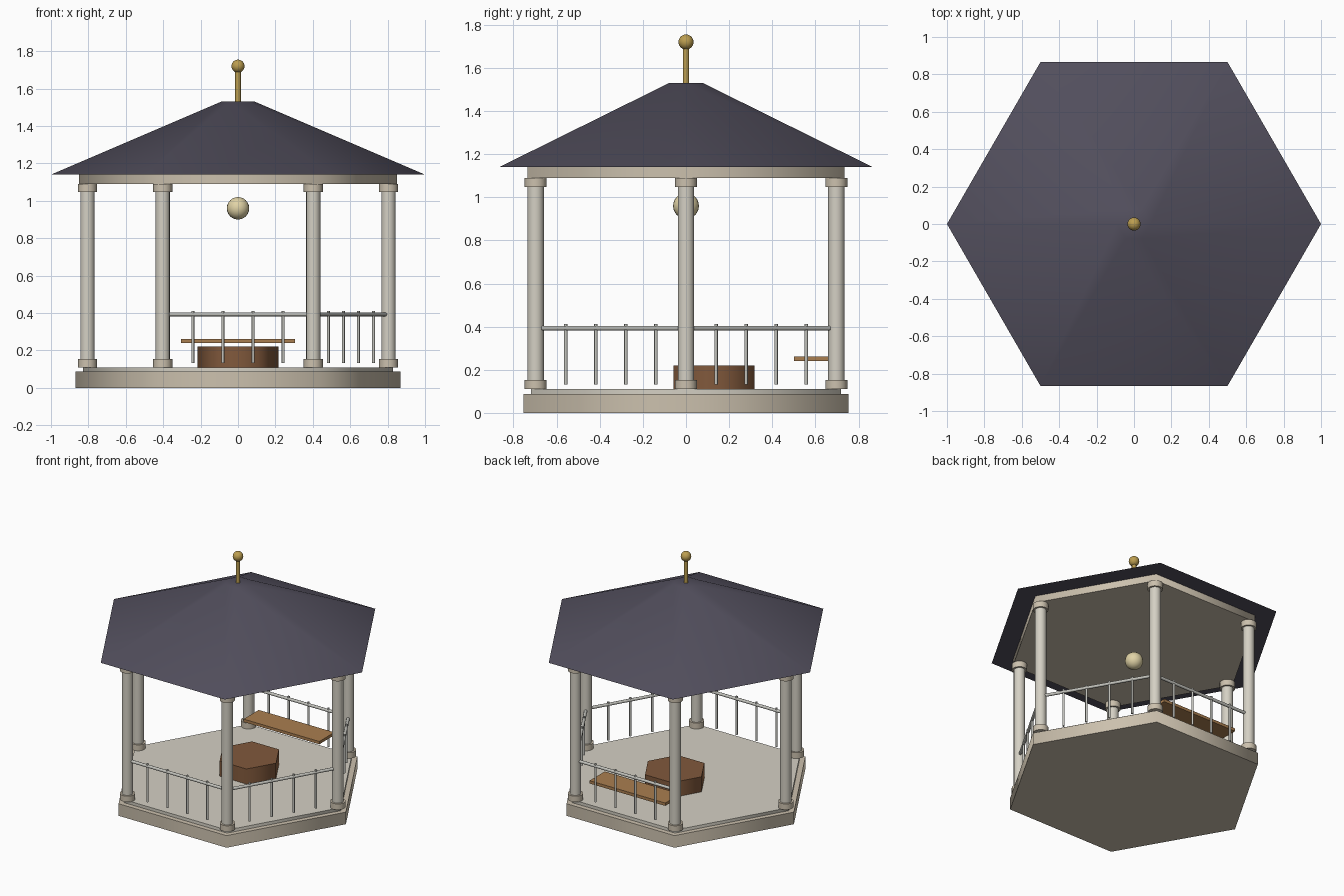
import bpy
from math import radians, cos, sin, pi
from mathutils import Vector

if "Cube" in bpy.data.objects:
    bpy.data.objects.remove(bpy.data.objects["Cube"])


def mat(name, rgb):
    m = bpy.data.materials.new(name)
    m.diffuse_color = (*rgb, 1)
    m.use_nodes = True
    m.node_tree.nodes["Principled BSDF"].inputs["Base Color"].default_value = m.diffuse_color
    return m


STONE = mat("stone", (0.60, 0.53, 0.42))
FLOOR = mat("pale_stone", (0.66, 0.63, 0.55))
SLATE = mat("slate", (0.085, 0.078, 0.11))
BRASS = mat("brass", (0.50, 0.34, 0.08))
GLOW = mat("lamp_glass", (0.75, 0.65, 0.38))
WOOD = mat("wood", (0.40, 0.21, 0.08))
DARK_WOOD = mat("dark_wood", (0.22, 0.10, 0.045))
METAL = mat("rail_paint", (0.55, 0.55, 0.51))


def finish(name, material):
    o = bpy.context.object
    o.name = name
    o.data.materials.append(material)
    bpy.ops.object.shade_smooth_by_angle(angle=radians(62))
    return o


def prism(name, r, z0, z1, material, sides=6, x=0, y=0, top=None):
    """Upright prism or frustum; six-sided ones get corners on the x axis."""
    bpy.ops.mesh.primitive_cone_add(
        vertices=sides, radius1=r, radius2=r if top is None else top, depth=z1 - z0,
        location=(x, y, (z0 + z1) / 2), rotation=(0, 0, pi / 2))
    return finish(name, material)


def ball(name, r, z, material):
    bpy.ops.mesh.primitive_uv_sphere_add(segments=20, ring_count=12, radius=r, location=(0, 0, z))
    return finish(name, material)


def bar(name, a, b, r, material):
    """Round bar from point a to point b."""
    d = b - a
    bpy.ops.mesh.primitive_cylinder_add(vertices=8, radius=r, depth=d.length, location=(a + b) / 2)
    bpy.context.object.rotation_euler = d.to_track_quat('Z', 'Y').to_euler()
    return finish(name, material)


# Stepped floor
prism("base", 0.87, 0, 0.088, STONE)
prism("floor_step", 0.83, 0.088, 0.11, FLOOR)

# Columns on the six corners
corners = [Vector((0.805 * cos(radians(60 * i)), 0.805 * sin(radians(60 * i)), 0)) for i in range(6)]
for i, c in enumerate(corners):
    prism(f"column_{i}", 0.038, 0.11, 1.09, FLOOR, 16, c.x, c.y)
    prism(f"column_foot_{i}", 0.051, 0.11, 0.153, STONE, 16, c.x, c.y)
    prism(f"column_capital_{i}", 0.051, 1.047, 1.09, STONE, 16, c.x, c.y)

# Ceiling beam, roof and finial
prism("ceiling_beam", 0.85, 1.09, 1.14, STONE)
prism("roof", 1.0, 1.14, 1.53, SLATE, top=0.09)
prism("finial_rod", 0.016, 1.53, 1.72, BRASS)
ball("finial_ball", 0.035, 1.72, BRASS)

# Railings on back, two right sides and front; the left stays open
for i in (0, 1, 4, 5):
    a, b = corners[i], corners[(i + 1) % 6]
    up = Vector((0, 0, 0.393))
    inset = (b - a).normalized() * 0.035
    bar(f"handrail_{i}", a + inset + up, b - inset + up, 0.011, METAL)
    for k in range(1, 5):
        p = a.lerp(b, k / 5)
        prism(f"baluster_{i}_{k}", 0.008, 0.132, 0.412, METAL, 8, p.x, p.y)

# Furniture and hanging lamp
prism("table", 0.216, 0.11, 0.22, DARK_WOOD, y=0.13)
bpy.ops.mesh.primitive_cube_add(size=1, location=(0, 0.587, 0.25))
bpy.context.object.scale = (0.61, 0.174, 0.021)
bpy.ops.object.transform_apply(location=False, rotation=False, scale=True)
finish("bench_seat", WOOD)
ball("lamp", 0.06, 0.96, GLOW)
